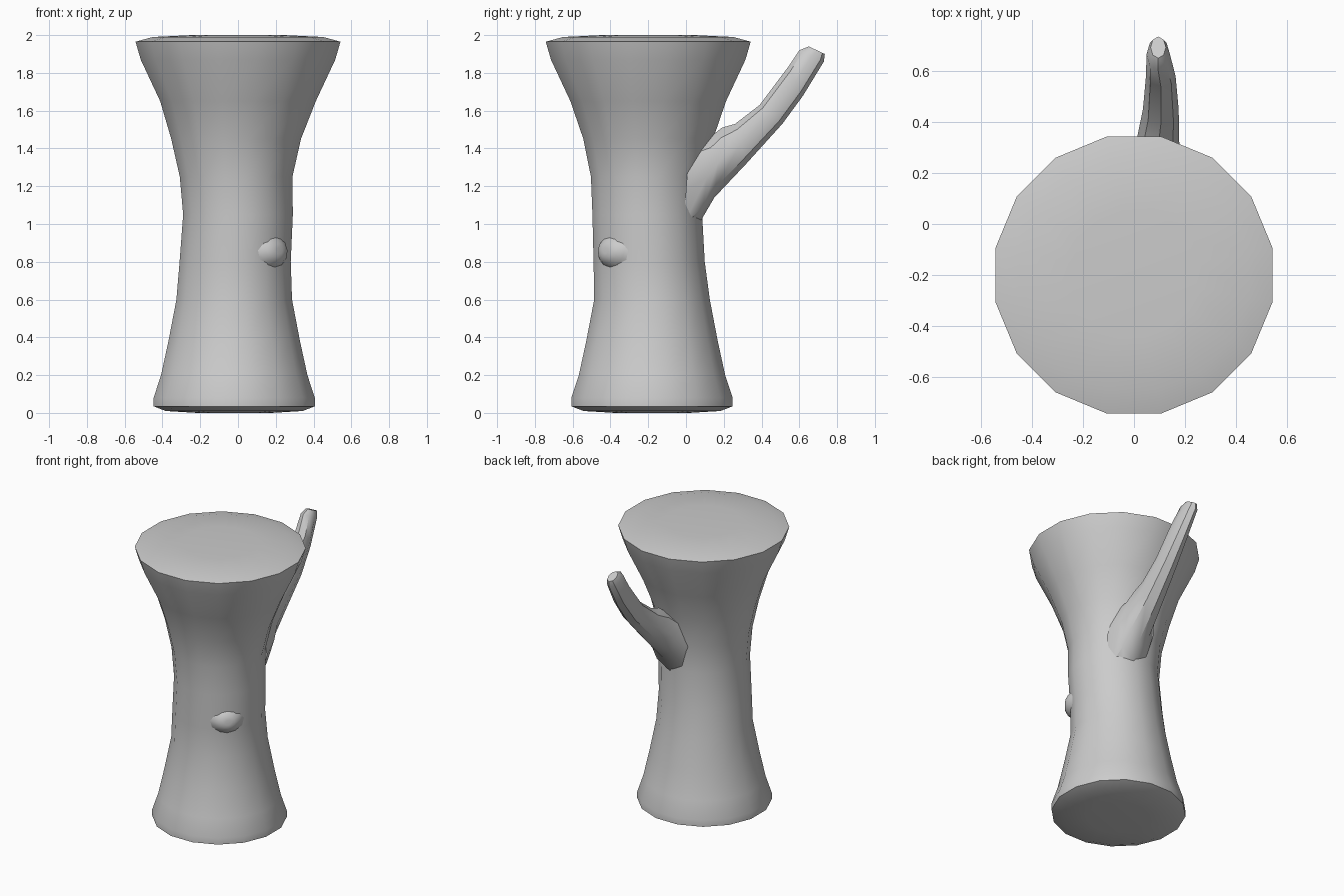
import bpy, bmesh, math
from mathutils import Vector

cube = bpy.data.objects.get("Cube")
if cube:
    bpy.data.objects.remove(cube, do_unlink=True)

grey = bpy.data.materials.new("bark grey")
grey.use_nodes = True
GREY = (0.6, 0.6, 0.6, 1)
grey.diffuse_color = GREY
grey.node_tree.nodes["Principled BSDF"].inputs["Base Color"].default_value = GREY


def loft(name, rings, angle):
    """Skin a list of equal closed rings and cap both ends."""
    bm = bmesh.new()
    loops = [[bm.verts.new(p) for p in ring] for ring in rings]
    n = len(loops[0])
    for a, b in zip(loops, loops[1:]):
        for i in range(n):
            j = (i + 1) % n
            bm.faces.new((a[i], a[j], b[j], b[i]))
    bm.faces.new(loops[0][::-1])
    bm.faces.new(loops[-1])
    bmesh.ops.recalc_face_normals(bm, faces=bm.faces)
    mesh = bpy.data.meshes.new(name)
    bm.to_mesh(mesh)
    bm.free()
    mesh.materials.append(grey)
    obj = bpy.data.objects.new(name, mesh)
    bpy.context.collection.objects.link(obj)
    bpy.ops.object.select_all(action='DESELECT')
    obj.select_set(True)
    bpy.context.view_layer.objects.active = obj
    bpy.ops.object.shade_smooth_by_angle(angle=math.radians(angle))
    return obj


def ring(center, u, v, sides, offset=0.0):
    steps = [2 * math.pi * (i + offset) / sides for i in range(sides)]
    return [center + u * math.cos(t) + v * math.sin(t) for t in steps]


X, Y, Z = Vector((1, 0, 0)), Vector((0, 1, 0)), Vector((0, 0, 1))

# Trunk: waisted stump (z, centre x, centre y, radius)
trunk = [(0, -.02, -.18, .2), (.01, -.02, -.18, .37), (.035, -.02, -.18, .435),
         (.08, -.02, -.18, .435), (.2, -.02, -.18, .395), (.38, -.02, -.18, .355),
         (.6, -.02, -.18, .312), (.8, -.015, -.195, .3), (1.05, 0, -.205, .296),
         (1.25, -.01, -.205, .304), (1.45, -.01, -.2, .35), (1.65, 0, -.2, .42),
         (1.87, 0, -.2, .525), (1.965, 0, -.2, .553), (1.99, 0, -.2, .46),
         (2, 0, -.2, .25)]
loft("trunk", [ring(Vector((x, y, z)), X * r, Y * r, 16, 0.5)
               for z, x, y, r in trunk], 50)

# Branch: (lower y, lower z, upper y, upper z, centre x, half width)
branch = [(-.02, .92, .02, 1.44, .06, .17), (.08, 1.02, .14, 1.47, .07, .14),
          (.15, 1.14, .19, 1.51, .08, .11), (.32, 1.32, .26, 1.53, .09, .088),
          (.51, 1.53, .39, 1.63, .105, .07), (.62, 1.68, .54, 1.83, .105, .058),
          (.73, 1.86, .6, 1.92, .095, .046), (.735, 1.9, .65, 1.94, .095, .03)]
rings = []
for ly, lz, uy, uz, x, w in branch:
    low, up = Vector((x, ly, lz)), Vector((x, uy, uz))
    rings.append(ring((low + up) / 2, X * w, (up - low) / 2, 8))
loft("branch", rings, 40)

# Knot: low rounded bump facing front left, (distance from axis, radius)
out = Vector((1, -1, 0)).normalized()
side = Vector((1, 1, 0)).normalized()
axis = Vector((-.01, -.195, .86))
knot = [(.24, .14), (.285, .1), (.31, .075), (.325, .045), (.328, .02)]
loft("knot", [ring(axis + out * d, side * r, Z * r * .85 - out * r * .1, 12)
              for d, r in knot], 60)
